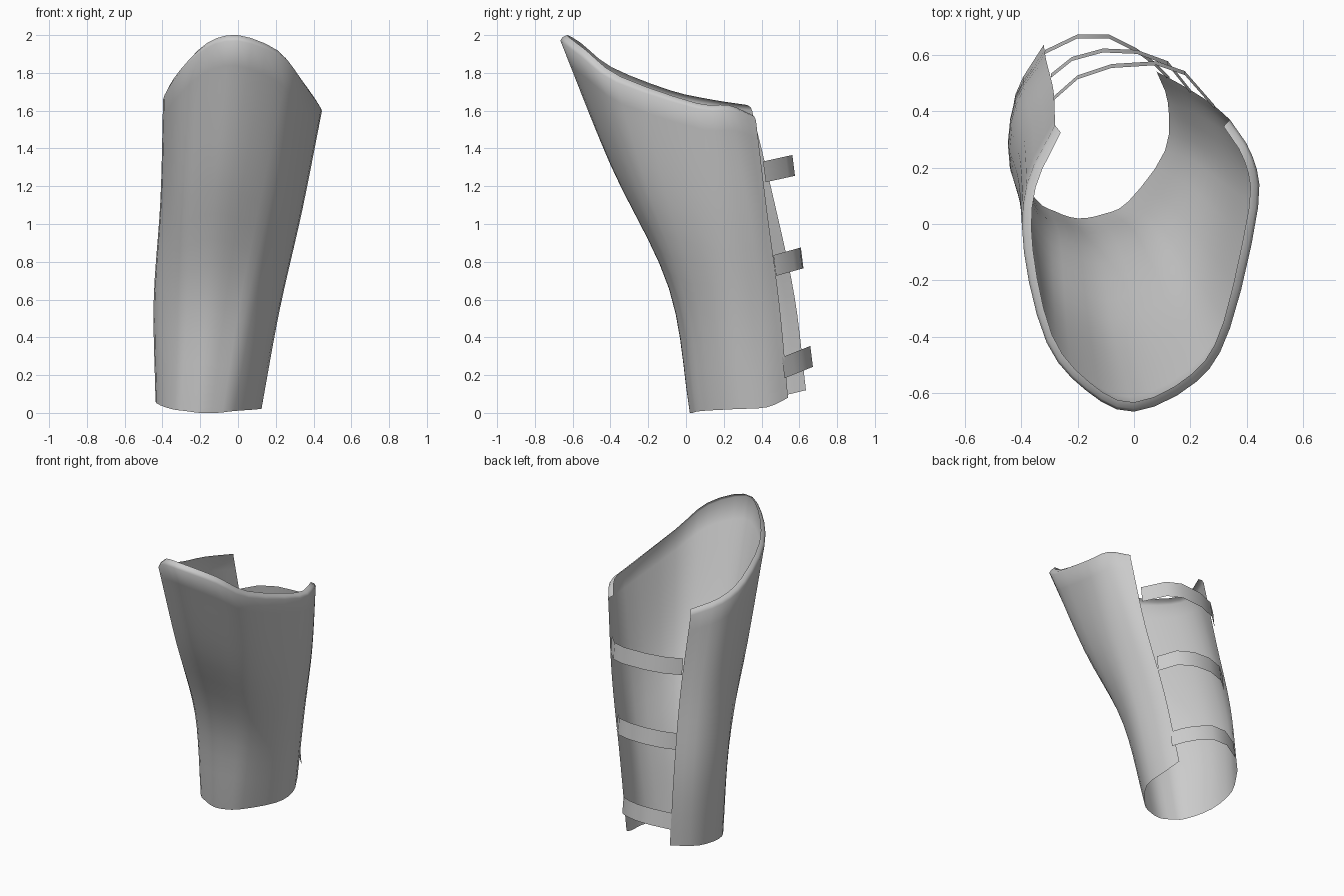
import bpy
import bmesh
from math import radians
from mathutils import Vector

cube = bpy.data.objects.get("Cube")
if cube:
    bpy.data.objects.remove(cube, do_unlink=True)

# Single plain metal colour
steel = bpy.data.materials.new("steel_grey")
steel.use_nodes = True
colour = (0.6, 0.6, 0.6, 1)
steel.diffuse_color = colour
steel.node_tree.nodes["Principled BSDF"].inputs["Base Color"].default_value = colour


def smooth_path(points, steps):
    """Catmull-Rom curve through the points, with straight extrapolated ends."""
    pts = [Vector(p) for p in points]
    pts = [2 * pts[0] - pts[1]] + pts + [2 * pts[-1] - pts[-2]]
    path = []
    for a, b, c, d in zip(pts, pts[1:], pts[2:], pts[3:]):
        for k in range(steps):
            t = k / steps
            path.append(b + (c - a) * t / 2
                        + (2 * a - 5 * b + 4 * c - d) * t ** 2 / 2
                        + (3 * b - a - 3 * c + d) * t ** 3 / 2)
    return path + [pts[-2]]


def sheet(name, rows):
    """Skin rows of points into a thin smooth sheet facing outwards."""
    bm = bmesh.new()
    grid = [[bm.verts.new(p) for p in row] for row in rows]
    for low, high in zip(grid, grid[1:]):
        for j in range(len(low) - 1):
            bm.faces.new((low[j], high[j], high[j + 1], low[j + 1]))
    mesh = bpy.data.meshes.new(name)
    bm.to_mesh(mesh)
    bm.free()
    mesh.materials.append(steel)
    obj = bpy.data.objects.new(name, mesh)
    bpy.context.collection.objects.link(obj)
    bpy.ops.object.select_all(action='DESELECT')
    obj.select_set(True)
    bpy.context.view_layer.objects.active = obj
    bpy.ops.object.shade_smooth_by_angle(angle=radians(60))


# Shin shell: plan sections from one back edge, round the front, to the other
ankle = [(.08, .54), (.12, .43), (.11, .26), (-.02, .08), (-.11, .035), (-.2, .02),
         (-.28, .045), (-.35, .09), (-.43, .25), (-.42, .46), (-.32, .635)]
calf = [(.165, .495), (.2, .4), (.215, .22), (.09, 0), (-.02, -.06), (-.13, -.09),
        (-.23, -.065), (-.33, 0), (-.44, .2), (-.42, .42), (-.31, .575)]
shin = [(.27, .43), (.32, .33), (.335, .13), (.23, -.2), (.09, -.34), (-.07, -.4),
        (-.2, -.34), (-.32, -.22), (-.405, .08), (-.39, .3), (-.285, .47)]
knee = [(.34, .37), (.42, .24), (.44, .06), (.34, -.37), (.22, -.56), (0, -.665),
        (-.17, -.59), (-.31, -.42), (-.39, -.1), (-.38, .14), (-.28, .35)]
foot_z = [.08, .03, .02, .01, 0, 0, .01, .02, .05, .08, .12]
rim_z = [1.55, 1.6, 1.61, 1.75, 1.89, 1.97, 1.93, 1.8, 1.68, 1.63, 1.6]

sections = [ankle, calf, shin, knee]
columns = []
for j, (low, high) in enumerate(zip(foot_z, rim_z)):
    column = [(*s[j], low + (high - low) * i / 3) for i, s in enumerate(sections)]
    columns.append(smooth_path(column, 5))
shell_rows = [smooth_path(row, 3) for row in zip(*columns)]

# Rounded lip leaning inwards along the top rim
crest = shell_rows[-1]
for inward, rise in ((.01, .018), (.033, .03)):
    shell_rows.append([p - Vector((p.x, p.y, 0)).normalized() * inward + Vector((0, 0, rise))
                       for p in crest])
sheet("shin_shell", shell_rows)

# Three straps closing the back, each tilted up towards the rear
straps = {
    "upper_strap": ([(-.285, .445), (-.2, .52), (-.08, .56), (.08, .57), (.18, .535), (.285, .415)],
                    1.275, .41, .22),
    "middle_strap": ([(-.295, .525), (-.22, .585), (-.11, .615), (.01, .61), (.12, .57), (.2, .47)],
                     .78, .47, .28),
    "lower_strap": ([(-.315, .61), (-.2, .665), (-.09, .665), (.01, .615), (.07, .57), (.125, .515)],
                    .245, .53, .4),
}
for name, (plan, height, start, slope) in straps.items():
    rows = []
    for side in (-1, 1):
        rows.append([(x, y - side * .007, height + slope * (y - start) + side * .055)
                     for x, y in plan])
    sheet(name, rows)
